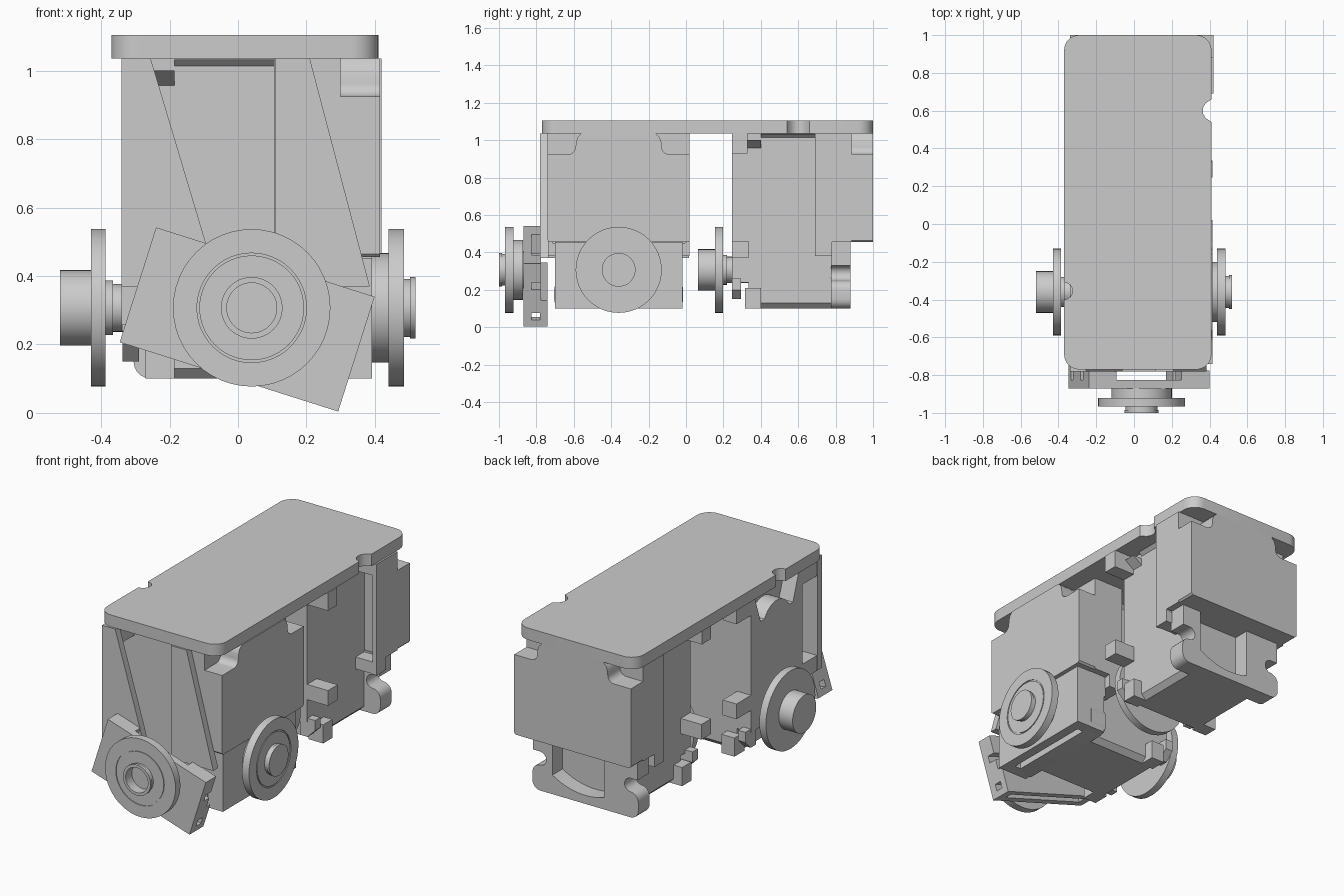
import bpy, bmesh
from math import sin, cos, pi, radians
from mathutils import Matrix

cube = bpy.data.objects.get("Cube")
if cube:
    bpy.data.objects.remove(cube)

grey = bpy.data.materials.new("plain grey")
grey.use_nodes = True
grey.diffuse_color = (0.6, 0.6, 0.6, 1)
grey.node_tree.nodes["Principled BSDF"].inputs["Base Color"].default_value = grey.diffuse_color


def finish(name, bm, frame):
    bmesh.ops.recalc_face_normals(bm, faces=bm.faces)
    bm.transform(frame)
    me = bpy.data.meshes.new(name)
    bm.to_mesh(me)
    bm.free()
    me.materials.append(grey)
    me.shade_smooth()
    me.set_sharp_from_angle(angle=radians(32))
    ob = bpy.data.objects.new(name, me)
    bpy.context.collection.objects.link(ob)
    return ob


def prism(name, pts, a0, a1, frame):
    """Outline in the local yz plane, extruded along local x."""
    bm = bmesh.new()
    face = bm.faces.new([bm.verts.new((a0, p, q)) for p, q in pts])
    ext = bmesh.ops.extrude_face_region(bm, geom=[face])
    verts = [v for v in ext["geom"] if isinstance(v, bmesh.types.BMVert)]
    bmesh.ops.translate(bm, verts=verts, vec=(a1 - a0, 0, 0))
    return finish(name, bm, frame)


def rect(p, q):
    return [(p[0], q[0]), (p[1], q[0]), (p[1], q[1]), (p[0], q[1])]


def box(name, a, p, q, frame):
    return prism(name, rect(p, q), a[0], a[1], frame)


def lathe(name, profile, frame, n=48):
    """Closed (axis, radius) profile turned about local x."""
    bm = bmesh.new()
    rings = [[bm.verts.new((a, r * cos(2 * pi * i / n), r * sin(2 * pi * i / n)))
              for i in range(n)] for a, r in profile]
    for lo, hi in zip(rings, rings[1:]):
        for i in range(n):
            j = (i + 1) % n
            bm.faces.new((lo[i], lo[j], hi[j], hi[i]))
    bm.faces.new(rings[0])
    bm.faces.new(rings[-1])
    return finish(name, bm, frame)


def arc(cy, cz, r, start, end, n=8):
    return [(cy + r * cos(radians(start + (end - start) * i / n)),
             cz + r * sin(radians(start + (end - start) * i / n))) for i in range(n + 1)]


def mirrored(half):
    """Close a right-hand outline, listed bottom to top, across the centre."""
    return half + [(-p, q) for p, q in reversed(half)]


def shift(x, y, z):
    return Matrix.Translation((x, y, z))


AXIS_Z = 0.307
HALF = 0.24  # half width of a servo housing
front_frame = shift(0, -0.36, 0)
rear_frame = shift(0.04, 0.585, 0) @ Matrix.Rotation(pi / 2, 4, 'Z')
facing_front = Matrix.Rotation(-pi / 2, 4, 'Z')
flat_frame = Matrix(((0, 1, 0, 0), (0, 0, 1, 0), (1, 0, 0, 0), (0, 0, 0, 1)))

# Top plate with rounded corners and an edge notch on each long side
plate = (arc(0.33, -0.69, 0.08, -90, 0)
         + [(0.41, 0.54), (0.38, 0.56), (0.365, 0.585), (0.365, 0.615), (0.38, 0.64), (0.41, 0.66)]
         + arc(0.33, 0.92, 0.08, 0, 90) + arc(-0.29, 0.92, 0.08, 90, 180)
         + arc(-0.37, -0.355, 0.045, 90, -90) + arc(-0.29, -0.69, 0.08, 180, 270))
prism("top_plate", plate, 1.035, 1.105, flat_frame)


def servo(side, frame):
    # Main housing with a chamfered underside and a small top lip
    prism(side + "_body", mirrored([(HALF - 0.03, 0.1), (HALF, 0.13), (HALF, 1.035)]),
          -0.25, 0.2, frame)
    prism(side + "_top_lip", mirrored([(HALF - 0.01, 1.005), (HALF + 0.02, 1.033)]),
          -0.185, 0.11, frame)
    prism(side + "_body_end", mirrored([(HALF, 0.24), (HALF, 1.035), (0.21, 1.035), (0.15, 0.86)]
                                       + arc(0, 0.8, 0.13, 28, 85)), -0.34, -0.25, frame)

    # Wide rear cap with scooped upper corners, flush with its flange
    scoop = ([(0.37, 0.455), (0.38, 0.465), (0.38, 0.925)] + arc(0.27, 0.965, 0.04, -90, -180)
             + [(0.228, 0.99), (0.22, 1.015), (0.2, 1.035)])
    prism(side + "_cap", mirrored(scoop), 0.3, 0.415, frame)
    box(side + "_cap_back", (0.195, 0.3), (-0.38, 0.38), (0.455, 1.035), frame)

    # Lower lug plate with side notches and a shallow pocket
    outer = (arc(0.295, 0.15, 0.05, -90, 0, 5) + arc(0.295, 0.2, 0.05, 0, 90, 5)
             + arc(0.295, 0.29, 0.04, 270, 90) + [(0.34, 0.33), (0.34, 0.46)])
    pocket = [(0.12, 0.46)] + arc(0, 0.55, 0.4, -72.5, -122.5, 10) + [(-0.215, 0.46)]
    prism(side + "_lug_plate", outer + pocket + [(-p, q) for p, q in reversed(outer)],
          0.19, 0.295, frame)

    # Cover tabs, feet, wedge clips and the hollow flange along both sides
    parts = (("upper_tab", -0.34, -0.255, rect((0.22, 0.375), (0.93, 1.035))),
             ("lower_tab", -0.34, -0.25, rect((0.22, 0.375), (0.37, 0.46))),
             ("foot", -0.27, -0.185, rect((0.2, 0.295), (0.1, 0.21))),
             ("clip", -0.255, -0.185, [(0.23, 0.95), (0.3, 1.0), (0.23, 1.0)]),
             ("end_clip", -0.338, -0.29, [(0.19, 0.15), (0.24, 0.15), (0.29, 0.2),
                                          (0.29, 0.26), (0.19, 0.26)]),
             ("flange_lip", 0.105, 0.195, rect((0.355, 0.38), (0.38, 1.035))),
             ("flange_top", 0.11, 0.195, rect((0.22, 0.36), (0.96, 1.035))),
             ("flange_base", 0.11, 0.195, rect((0.22, 0.36), (0.38, 0.45))))
    for s, hand in ((1, "left"), (-1, "right")):
        for part, a0, a1, pts in parts:
            prism(f"{side}_{part}_{hand}", [(s * p, q) for p, q in pts], a0, a1, frame)

    # Idler wheel with a long hub
    lathe(side + "_idler", [(-0.52, 0.11), (-0.43, 0.11), (-0.43, 0.23), (-0.387, 0.23),
                            (-0.387, 0.08), (-0.365, 0.08), (-0.365, 0.07), (-0.24, 0.07)],
          frame @ shift(0, 0, AXIS_Z))


servo("front", front_frame)
servo("rear", rear_frame)

# Output wheel: stepped disc with a fine ring groove and optional bore
wheel = [(0.36, 0.1), (0.39, 0.1), (0.39, 0.16), (0.44, 0.16), (0.44, 0.23), (0.485, 0.23),
         (0.485, 0.16), (0.48, 0.16), (0.48, 0.153), (0.485, 0.153), (0.485, 0.085),
         (0.502, 0.085), (0.502, 0.09), (0.518, 0.09)]
box("output_block", (0.2, 0.345), (-0.27, 0.27), (0.15, 0.45), front_frame)
box("output_cover", (0.335, 0.392), (-0.34, 0.34), (0.1, 0.453), front_frame)
for s, hand in ((1, "left"), (-1, "right")):
    box(f"output_side_{hand}", (0.2, 0.34), sorted((s * 0.27, s * 0.34)), (0.1, 0.453), front_frame)
lathe("output_wheel", wheel, front_frame @ shift(0, 0, AXIS_Z))
lathe("front_wheel", wheel + [(0.518, 0.073), (0.46, 0.073)],
      shift(0.04, -0.482, AXIS_Z) @ facing_front)

# Slanted front webs hanging from the top plate
prism("web_right", [(-0.34, 1.035), (-0.255, 1.035), (-0.095, 0.5), (-0.06, 0.37), (-0.34, 0.37)],
      0.74, 0.78, facing_front)
prism("web_left", [(0.11, 1.035), (0.21, 1.035), (0.385, 0.37), (0.11, 0.37)],
      0.735, 0.78, facing_front)

# Tilted front bracket: face plate, spacers and a shorter back plate
tilt = shift(0.027, 0, 0.274) @ Matrix.Rotation(radians(17.6), 4, 'Y') @ facing_front
box("bracket_face", (0.825, 0.87), (-0.335, 0.335), (-0.177, 0.175), tilt)
box("bracket_back", (0.74, 0.78), (-0.335, 0.335), (-0.177, -0.03), tilt)
for s, hand in ((1, "left"), (-1, "right")):
    for part, z in (("upper", (0.07, 0.175)), ("middle", (-0.1, 0.03))):
        box(f"bracket_{part}_spacer_{hand}", (0.775, 0.83), sorted((s * 0.18, s * 0.335)), z, tilt)
    box(f"bracket_foot_{hand}", (0.775, 0.83), sorted((s * 0.28, s * 0.335)), (-0.177, -0.14), tilt)
